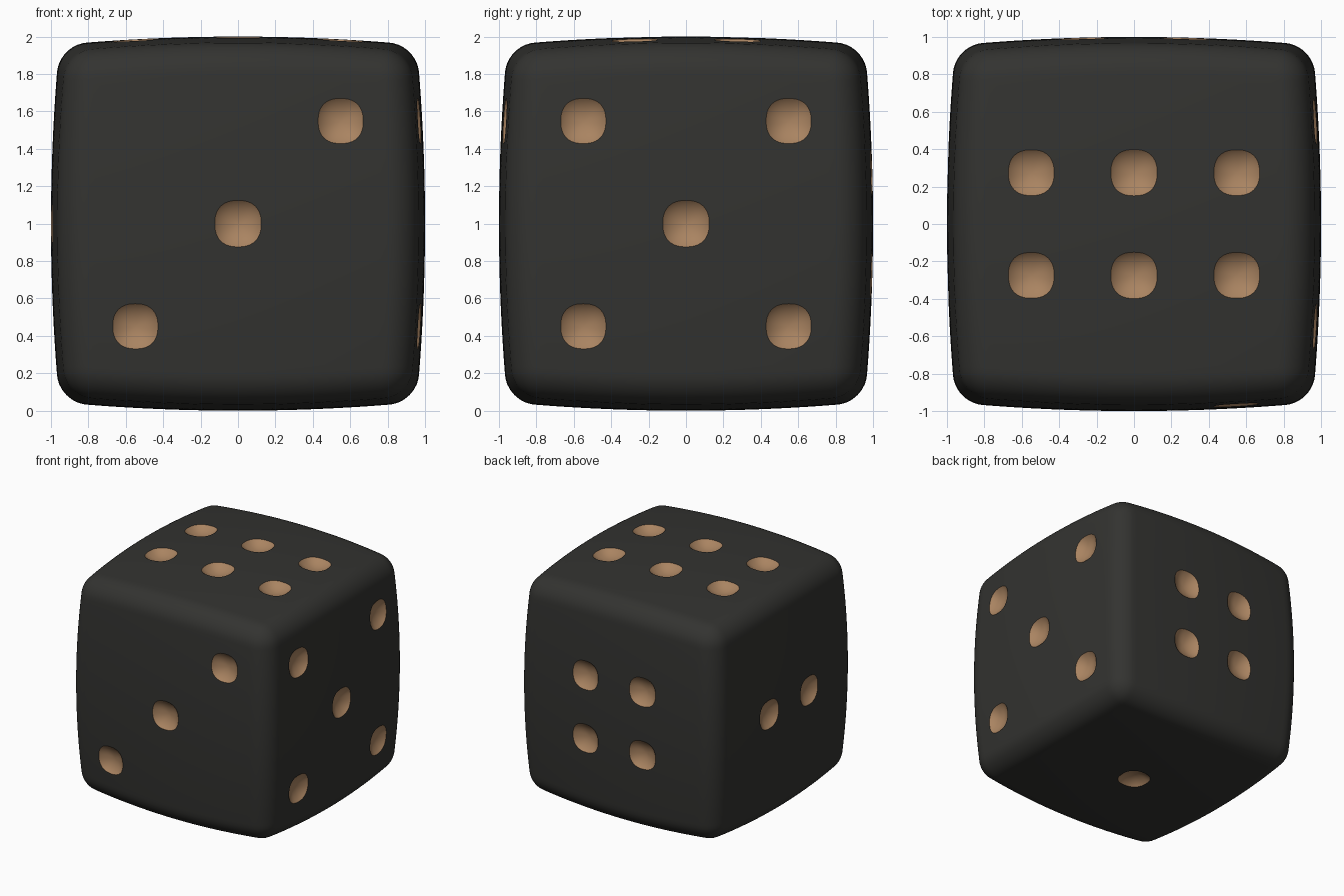
import bpy, bmesh, math
from mathutils import Vector, Matrix

if "Cube" in bpy.data.objects:
    bpy.data.objects.remove(bpy.data.objects["Cube"])

R_EDGE, BULGE = 0.15, 0.045     # edge rounding, face bulge
PIP_A, PIP_D = 0.125, 0.055     # pip half width, depth
W, N = 0.55, 0.275              # wide and narrow pip offsets


def material(name, rgb):
    m = bpy.data.materials.new(name)
    m.diffuse_color = (*rgb, 1)
    m.use_nodes = True
    m.node_tree.nodes["Principled BSDF"].inputs["Base Color"].default_value = m.diffuse_color
    return m


def make_object(name, bm, mat):
    me = bpy.data.meshes.new(name)
    bm.to_mesh(me)
    bm.free()
    me.materials.append(mat)
    ob = bpy.data.objects.new(name, me)
    bpy.context.collection.objects.link(ob)
    return ob


# Die body: rounded cube with gently bulging faces
bm = bmesh.new()
bmesh.ops.create_cube(bm, size=2)
bmesh.ops.subdivide_edges(bm, edges=bm.edges[:], cuts=59, use_grid_fill=True)
lim = 1 - R_EDGE
for v in bm.verts:
    inner = Vector([max(-lim, min(lim, c)) for c in v.co])
    p = inner + (v.co - inner).normalized() * R_EDGE
    s = p.length_squared
    v.co = Vector([c * (1 - BULGE * (s - c * c)) for c in p]) + Vector((0, 0, 1))
body = make_object("die_body", bm, material("dark_body", (0.033, 0.033, 0.03)))

# Pips: face axes (outward, u, v) with pip positions in u, v
X, Y, Z = Vector((1, 0, 0)), Vector((0, 1, 0)), Vector((0, 0, 1))
corners = [(a, b) for a in (-1, 1) for b in (-1, 1)]
faces = [
    (-Z, X, Y, [(0, 0)]),
    (-X, Y, Z, [(-N, 0), (N, 0)]),
    (-Y, X, Z, [(-W, -W), (0, 0), (W, W)]),
    (Y, X, Z, [(a * N, b * N) for a, b in corners]),
    (X, Y, Z, [(0, 0)] + [(a * W, b * W) for a, b in corners]),
    (Z, X, Y, [(a, b) for a in (-W, 0, W) for b in (-N, N)]),
]
rad = (PIP_A ** 2 + PIP_D ** 2) / (2 * PIP_D)
bm = bmesh.new()
for out, u, v, spots in faces:
    for a, b in spots:
        n = (out + 2 * BULGE * (a * u + b * v)).normalized()
        tu = (u - n * u.dot(n)).normalized()
        tv = n.cross(tu)
        base = out * (1 - BULGE * (a * a + b * b)) + a * u + b * v + Z
        rot = Matrix((tu, tv, n)).transposed()
        made = bmesh.ops.create_uvsphere(bm, u_segments=48, v_segments=40, radius=rad)
        for vert in made["verts"]:
            x, y, z = vert.co
            t = math.atan2(y, x)
            k = (abs(math.cos(t)) ** 2.4 + abs(math.sin(t)) ** 2.4) ** (-1 / 2.4)
            vert.co = base + rot @ Vector((x * k, y * k, z + rad - PIP_D))
bmesh.ops.recalc_face_normals(bm, faces=bm.faces[:])
cutter = make_object("pip_cutters", bm, material("tan_pips", (0.40, 0.23, 0.12)))
cutter.hide_render = True

# Carve the pips, carrying their colour over
mod = body.modifiers.new("pips", "BOOLEAN")
mod.operation = "DIFFERENCE"
mod.object = cutter
mod.solver = "EXACT"
mod.material_mode = "TRANSFER"
bpy.context.view_layer.objects.active = body
body.select_set(True)
bpy.ops.object.modifier_apply(modifier=mod.name)
bpy.data.objects.remove(cutter)
bpy.ops.object.shade_smooth_by_angle(angle=math.radians(25))
